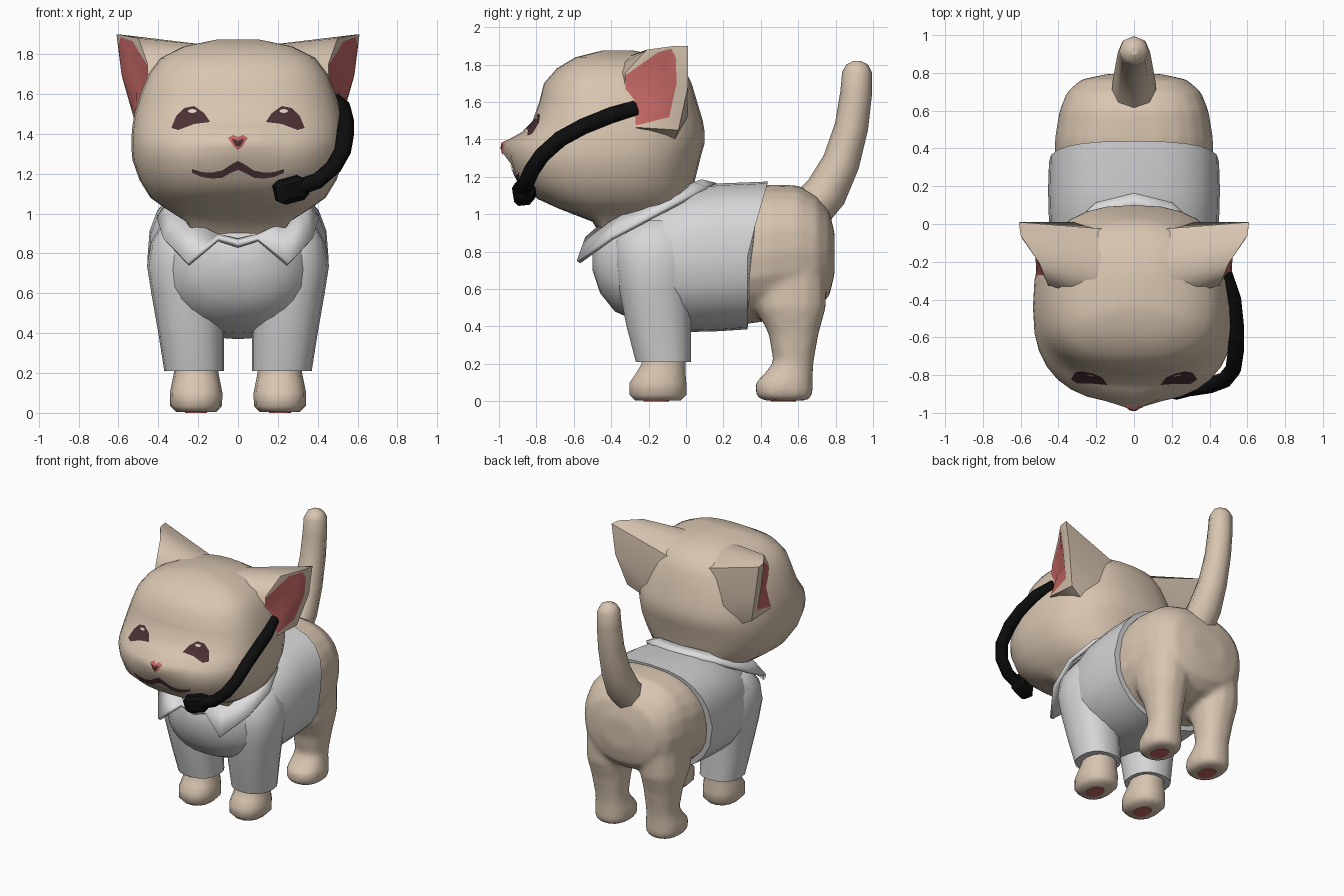
import bpy, bmesh, math
from mathutils import Vector
from mathutils.bvhtree import BVHTree

cube = bpy.data.objects.get("Cube")
if cube:
    bpy.data.objects.remove(cube)


def material(name, *rgb):
    m = bpy.data.materials.new(name)
    m.use_nodes = True
    m.diffuse_color = (*rgb, 1)
    bsdf = m.node_tree.nodes["Principled BSDF"]
    bsdf.inputs["Base Color"].default_value = (*rgb, 1)
    bsdf.inputs["Roughness"].default_value = 0.8
    return m


FUR = material("beige fur", .69, .56, .435)
SHIRT = material("shirt white", .67, .67, .68)
COLLAR = material("collar white", .72, .72, .73)
PINK = material("ear pink", .56, .14, .13)
DARK = material("dark brown", .07, .03, .033)
BLACK = material("headset black", .004, .004, .004)
GLINT = material("eye glint", .75, .68, .62)


def activate(ob):
    bpy.ops.object.select_all(action='DESELECT')
    ob.select_set(True)
    bpy.context.view_layer.objects.active = ob


def finish(name, bm, mats, angle=50, recalc=True):
    if recalc:
        bmesh.ops.recalc_face_normals(bm, faces=bm.faces)
    me = bpy.data.meshes.new(name)
    bm.to_mesh(me)
    bm.free()
    ob = bpy.data.objects.new(name, me)
    bpy.context.collection.objects.link(ob)
    for m in mats:
        me.materials.append(m)
    activate(ob)
    bpy.ops.object.shade_smooth_by_angle(angle=math.radians(angle))
    return ob


def bridge(bm, a, b):
    n = len(a)
    return [bm.faces.new((a[i], a[(i + 1) % n], b[(i + 1) % n], b[i])) for i in range(n)]


def loft(rings):
    """Closed skin through a list of point rings."""
    bm = bmesh.new()
    loops = [[bm.verts.new(p) for p in r] for r in rings]
    for a, b in zip(loops, loops[1:]):
        bridge(bm, a, b)
    bm.faces.new(loops[0])
    bm.faces.new(loops[-1])
    return bm


def oval(n, power=2.0):
    """Unit superellipse points."""
    pts = []
    for i in range(n):
        a = 2 * math.pi * i / n
        c, s = math.cos(a), math.sin(a)
        pts.append([math.copysign(abs(v) ** (2 / power), v) if abs(v) > 1e-6 else 0 for v in (c, s)])
    return pts


def trunk(rings, power):
    """Loft along y from (y, half width, bottom, top), narrower below."""
    return loft([[(w * u * (1 - .18 * min(v, 0) ** 2), y, (b + t) / 2 + (t - b) / 2 * v)
                  for u, v in oval(24, power)] for y, w, b, t in rings])


def limb(rings, side, n=14):
    """Loft along z from (z, x, y, x radius, y radius)."""
    return loft([[(side * (cx + rx * u), cy + ry * v, z) for u, v in oval(n, 2.3)]
                 for z, cx, cy, rx, ry in rings])


def tube(name, pts, radii, mat):
    cu = bpy.data.curves.new(name, 'CURVE')
    cu.dimensions = '3D'
    cu.bevel_depth = 1
    cu.bevel_resolution = 2
    cu.use_fill_caps = True
    sp = cu.splines.new('POLY')
    sp.points.add(len(pts) - 1)
    for p, co, r in zip(sp.points, pts, radii):
        p.co = (*co, 1)
        p.radius = r
    ob = bpy.data.objects.new(name, cu)
    bpy.context.collection.objects.link(ob)
    cu.materials.append(mat)
    activate(ob)
    bpy.ops.object.convert(target='MESH')
    bpy.ops.object.shade_smooth_by_angle(angle=math.radians(50))


# Head: stacked rings (z, half width, front y, back y), nose pulled forward
MID = -.44
head_rings = [(.86, .2, -.44, -.05), (.96, .26, -.5, .01), (1.03, .37, -.68, .02),
              (1.08, .44, -.79, .03), (1.17, .495, -.9, .045), (1.27, .53, -.935, .07),
              (1.33, .535, -.945, .085), (1.38, .535, -.93, .1), (1.44, .53, -.87, .1),
              (1.5, .52, -.82, .09), (1.6, .49, -.785, .06), (1.7, .45, -.76, .03),
              (1.78, .39, -.69, -.01), (1.84, .27, -.59, -.1), (1.875, .1, -.45, -.28)]
rings = []
for z, w, f, b in head_rings:
    ring = []
    for u, v in oval(32, 2.5):
        x = w * u
        y = MID + v * ((b - MID) if v > 0 else (MID - f))
        if v < 0:
            y -= .06 * math.exp(-(x / .08) ** 2 - ((z - 1.365) / .05) ** 2)
        ring.append((x, y, z))
    rings.append(ring)
head_bm = loft(rings)
head_tree = BVHTree.FromBMesh(head_bm)
finish("head", head_bm, [FUR])


# Face markings: thin plates laid on the head
def on_face(x, z, lift):
    hit = head_tree.ray_cast(Vector((x, -2, z)), Vector((0, 1, 0)))[0]
    return (x, (hit.y if hit else -.8) - lift, z)


def face_forward(bm):
    bm.normal_update()
    bmesh.ops.reverse_faces(bm, faces=[f for f in bm.faces if f.normal.y > 0])


def patch(name, outline, mat, lift=.005):
    cx = sum(p[0] for p in outline) / len(outline)
    cz = sum(p[1] for p in outline) / len(outline)
    bm = bmesh.new()
    loops = [[bm.verts.new(on_face(cx + (x - cx) * k, cz + (z - cz) * k, lift))
              for x, z in outline] for k in (1, .75, .5, .25)]
    for a, b in zip(loops, loops[1:]):
        bridge(bm, a, b)
    bm.faces.new(loops[-1])
    face_forward(bm)
    finish(name, bm, [mat], recalc=False)


eye = [(.14, 1.46), (.17, 1.505), (.22, 1.54), (.27, 1.53), (.31, 1.49), (.335, 1.43),
       (.3, 1.42), (.22, 1.45)]
for s, side in ((1, "left"), (-1, "right")):
    patch(side + "_eye", [(s * x, z) for x, z in eye], DARK)
    patch(side + "_eye_glint", [(s * .23 + .022 * u, 1.515 + .01 * v) for u, v in oval(8)], GLINT, .009)
patch("nose", [(-.05, 1.38), (-.025, 1.395), (0, 1.385), (.025, 1.395), (.05, 1.38), (.02, 1.335),
               (0, 1.32), (-.02, 1.335)], PINK)
patch("nose_centre", [(-.03, 1.375), (.03, 1.375), (.012, 1.34), (-.012, 1.34)], DARK, .009)

half = [(0, 1.245), (.04, 1.225), (.08, 1.2), (.13, 1.193), (.18, 1.197), (.23, 1.215)]
line = [(-x, z) for x, z in half[:0:-1]] + half
bm = bmesh.new()
rows = [[bm.verts.new(on_face(x, z + d * (1 - 2.5 * abs(x)), .006)) for x, z in line]
        for d in (-.025, 0, .02)]
for a, b in zip(rows, rows[1:]):
    for i in range(len(line) - 1):
        bm.faces.new((a[i], a[i + 1], b[i + 1], b[i]))
face_forward(bm)
finish("mouth", bm, [DARK], recalc=False)

# Ears: broad shell flaring from the skull, with a shallow pink opening
root = [(.25, -.38, 1.78), (.1, -.32, 1.84), (.08, -.2, 1.83), (.1, -.03, 1.74),
        (.3, .01, 1.52), (.42, -.06, 1.4), (.42, -.24, 1.42), (.38, -.34, 1.52)]
rim = [(.455, -.325, 1.755), (.5, -.21, 1.88), (.6, -.06, 1.9), (.61, .01, 1.9),
       (.58, .01, 1.68), (.515, -.04, 1.45), (.52, -.27, 1.465), (.455, -.335, 1.555)]
lip = [(.455, -.322, 1.745), (.53, -.15, 1.865), (.59, -.08, 1.885), (.6, -.055, 1.84),
       (.585, -.05, 1.7), (.53, -.09, 1.52), (.515, -.265, 1.475), (.457, -.328, 1.56)]
centre = sum((Vector(p) for p in lip), Vector((-.2, .1, 0))) / len(lip)
deep = [Vector(p).lerp(centre, .6) for p in lip]
for s, side in ((1, "left"), (-1, "right")):
    flip = Vector((s, 1, 1))
    bm = loft([[Vector(p) * flip for p in r] for r in (root, rim, lip, deep)])
    bm.faces.ensure_lookup_table()
    n = len(rim)
    for f in list(bm.faces)[2 * n:3 * n] + [bm.faces[-1]]:
        f.material_index = 1
    finish(side + "_ear", bm, [FUR, PINK], 55)

# Shirt
bm = trunk([(-.5, .12, .7, .86), (-.46, .23, .58, .91), (-.38, .32, .48, .97), (-.2, .41, .4, 1.06),
            (0, .45, .37, 1.14), (.18, .455, .375, 1.165), (.33, .45, .385, 1.175)], 2.7)
for v in bm.verts:
    if v.co.y > .3:
        v.co.y += .29 * max(0, v.co.z - .8)
finish("shirt", bm, [SHIRT])

# Legs, sleeves and paw pads
front_leg = [(.004, .21, -.15, .1, .125), (.035, .21, -.15, .13, .155), (.1, .21, -.15, .132, .155),
             (.15, .21, -.135, .122, .135), (.2, .21, -.12, .112, .12), (.4, .22, -.12, .11, .11)]
sleeve = [(.21, .22, -.12, .15, .15), (.4, .235, -.145, .165, .175), (.6, .25, -.165, .185, .195),
          (.74, .26, -.165, .197, .215), (.86, .25, -.16, .185, .22), (.97, .24, -.13, .13, .17)]
hind_leg = [(.004, .21, .53, .1, .125), (.035, .21, .525, .13, .155), (.1, .21, .525, .132, .155),
            (.15, .21, .55, .12, .13), (.21, .21, .575, .112, .108), (.36, .215, .575, .13, .135),
            (.5, .22, .56, .155, .19), (.7, .21, .55, .165, .205), (.85, .2, .55, .12, .15)]
hind_parts = []
for s, side in ((1, "left"), (-1, "right")):
    finish(side + "_front_leg", limb(front_leg, s), [FUR], 60)
    finish(side + "_sleeve", limb(sleeve, s, 18), [SHIRT], 60)
    hind_parts.append(finish(side + "_hind_leg", limb(hind_leg, s), [FUR], 60))
    for part, y in (("front", -.16), ("hind", .52)):
        pad = [(z, .21, y, .055, .07) for z in (0, .007)]
        finish(f"{side}_{part}_paw_pad", limb(pad, s), [PINK])

# Hindquarters: rump and hind legs fused into one soft skin
rump = trunk([(.1, .4, .42, 1.12), (.3, .42, .41, 1.14), (.45, .42, .43, 1.16),
              (.6, .395, .46, 1.155), (.7, .355, .5, 1.1), (.765, .28, .56, 1.02),
              (.795, .14, .68, .9)], 2.5)
hind = finish("hindquarters", rump, [FUR])
for ob in hind_parts:
    ob.select_set(True)
bpy.ops.object.join()
mod = hind.modifiers.new("fuse", 'REMESH')
mod.mode = 'VOXEL'
mod.voxel_size = .02
mod.use_smooth_shade = True
mod = hind.modifiers.new("soften", 'SMOOTH')
mod.factor = .5
mod.iterations = 6

# Tail
tube("tail", [(0, .66, 1.02), (0, .75, 1.12), (0, .83, 1.28), (0, .885, 1.47), (0, .91, 1.65),
              (0, .915, 1.76), (0, .915, 1.8), (0, .915, 1.82)],
     (.12, .115, .1, .09, .085, .08, .058, .02), FUR)

# Collar: folded band around the neck with two front points
inner = [(0, .08, 1.175), (.18, .04, 1.16), (.28, -.08, 1.1), (.32, -.2, 1.05), (.3, -.33, 1.0),
         (.2, -.45, .94), (.1, -.49, .89), (0, -.5, .865)]
outer = [(0, .16, 1.155), (.2, .11, 1.135), (.34, -.02, 1.07), (.4, -.2, .975), (.37, -.4, .87),
         (.25, -.575, .745), (.1, -.53, .87), (0, -.53, .84)]
bm = bmesh.new()
loops = [[bm.verts.new(p) for p in r + [(-x, y, z) for x, y, z in r[-2:0:-1]]]
         for r in (inner, outer)]
bridge(bm, *loops)
collar = finish("collar", bm, [COLLAR], 25)
mod = collar.modifiers.new("thickness", 'SOLIDIFY')
mod.thickness = .025
mod.offset = 0

# Headset boom and microphone
tube("headset_boom", [(.48, -.27, 1.565), (.525, -.4, 1.53), (.54, -.55, 1.47), (.54, -.67, 1.405),
                      (.525, -.77, 1.315), (.48, -.825, 1.235), (.4, -.855, 1.165),
                      (.3, -.87, 1.13)], [.043] * 8, BLACK)
bpy.ops.mesh.primitive_cube_add(size=1, location=(.265, -.865, 1.12), rotation=(.1, -.25, .25))
mic = bpy.context.object
mic.name = "microphone"
mic.scale = (.165, .1, .125)
mic.data.materials.append(BLACK)
bevel = mic.modifiers.new("bevel", 'BEVEL')
bevel.width = .2
bevel.segments = 1
